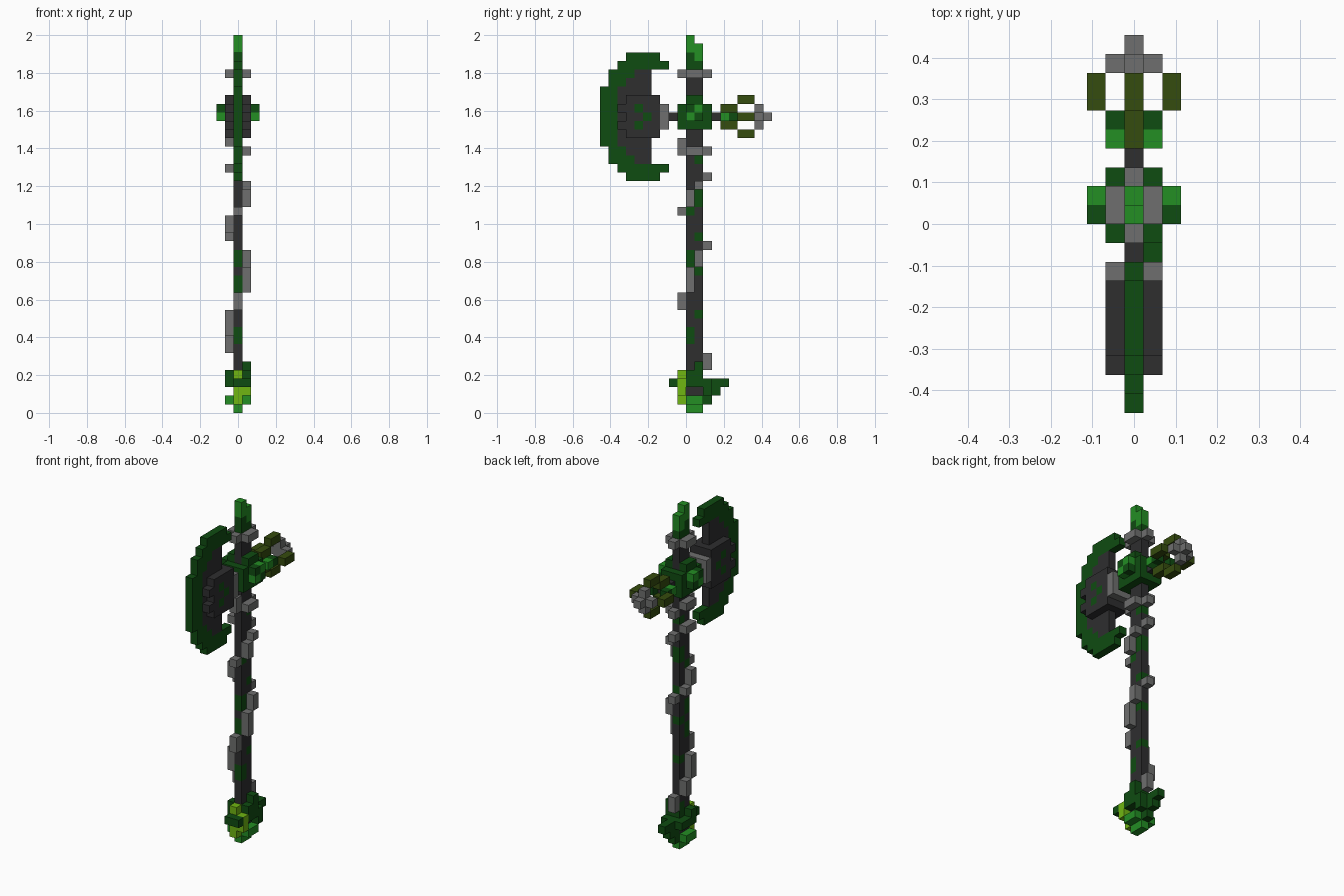
import bpy, bmesh
from mathutils import Vector

cube = bpy.data.objects.get("Cube")
if cube:
    bpy.data.objects.remove(cube, do_unlink=True)

U = 2 / 44          # block size
MID = 34            # block row through the middle of the axe head


def srgb(c):
    return tuple(((v / 255 + 0.055) / 1.055) ** 2.4 if v > 10 else v / 255 / 12.92 for v in c) + (1,)


COLOURS = {"dark_green": (15, 76, 17), "bright_green": (35, 142, 36), "dark_grey": (46, 46, 47),
           "light_grey": (110, 111, 110), "olive": (53, 76, 14), "lime": (112, 182, 18)}
NAMES = list(COLOURS)
MATS = []
for name, rgb in COLOURS.items():
    m = bpy.data.materials.new(name)
    m.use_nodes = True
    m.diffuse_color = srgb(rgb)
    bsdf = m.node_tree.nodes["Principled BSDF"]
    bsdf.inputs["Base Color"].default_value = srgb(rgb)
    bsdf.inputs["Roughness"].default_value = 0.8
    MATS.append(m)
DG, BG, GREY, LIGHT, OLIVE, LIME = range(6)


def span(v):
    return range(v[0], v[1] + 1) if isinstance(v, tuple) else [v]


class Part:
    """A solid made of blocks: only its outer faces are built."""

    def __init__(self, name):
        self.name, self.cells = name, {}

    def fill(self, mat, x, y, z):
        for i in span(x):
            for j in span(y):
                for k in span(z):
                    self.cells[i, j, k] = mat

    def sides(self, mat, x, y, z):
        self.fill(mat, x, y, z)
        self.fill(mat, -x, y, z)

    def build(self):
        bm = bmesh.new()
        for cell, mat in self.cells.items():
            centre = Vector((cell[0], cell[1] - 9.5, cell[2] + 0.5)) * U
            for axis in range(3):
                for s in (-1, 1):
                    near = list(cell)
                    near[axis] += s
                    if tuple(near) in self.cells:
                        continue
                    n, a, b = Vector(), Vector(), Vector()
                    n[axis], a[(axis + 1) % 3], b[(axis + 2) % 3] = s, s, 1
                    corners = (-a - b, a - b, a + b, b - a)
                    f = bm.faces.new([bm.verts.new(centre + (n + c) * U / 2) for c in corners])
                    f.material_index = mat
        bmesh.ops.remove_doubles(bm, verts=bm.verts, dist=U / 100)
        mesh = bpy.data.meshes.new(self.name)
        bm.to_mesh(mesh)
        bm.free()
        for m in MATS:
            mesh.materials.append(m)
        bpy.context.collection.objects.link(bpy.data.objects.new(self.name, mesh))


# Shaft with mossy blocks
shaft = Part("shaft")
shaft.fill(GREY, 0, (10, 11), (1, 39))
for y, z in ((11, (24, 25)), (10, 23), (10, (17, 18)), (11, 16), (11, 11),
             (10, (8, 9)), (10, (14, 15)), (11, (4, 5)), (11, 20), (11, 29)):
    shaft.fill(DG, 0, y, z)
shaft.build()

# Spike on top of the shaft
tip = Part("top_spike")
tip.fill(DG, 0, 10, (40, 41))
tip.fill(DG, 0, 11, 40)
tip.fill(BG, 0, 10, (42, 43))
tip.fill(BG, 0, 11, (41, 42))
tip.build()

# Collar under the spike
collar = Part("top_collar")
collar.sides(LIGHT, 1, (10, 11), 39)
collar.fill(LIGHT, 0, 9, 39)
collar.fill(LIGHT, 0, 12, 39)
collar.build()

# Band winding up the shaft: back, right, front, left and so on
band = Part("spiral_band")
for x, y, z in ((0, 12, (5, 6)), (-1, 11, (7, 8)), (-1, 10, (9, 11)), (0, 9, (12, 13)),
                (1, 10, (14, 16)), (1, 11, (17, 18)), (0, 12, 19), (-1, 11, 20),
                (-1, 10, (21, 22)), (0, 9, 23), (1, 10, (24, 25)), (1, 11, 26), (0, 12, 27),
                (-1, (10, 11), 28), (0, 9, 30), (1, (10, 11), 30), (0, 12, 30),
                (-1, (10, 11), 31), (0, 9, 31)):
    band.fill(LIGHT, x, y, z)
band.build()

# Crescent blade: rows are (outer start, first grey, last grey, end), mirrored about the middle
blade = Part("blade")
ROWS = [(0, 2, 6, 6)] * 3 + [(0, 2, 5, 5), (1, 3, 5, 5), (1, 4, 5, 5), (2, 8, 7, 7), (3, 7, 6, 6)]
for d, (start, g0, g1, end) in enumerate(ROWS):
    for z in (MID - d, MID + d):
        blade.fill(DG, 0, (start, end), z)
        if g0 <= g1:
            blade.fill(GREY, 0, (g0, g1), z)
blade.build()

# Raised boss on both blade faces
boss = Part("blade_boss")
for d in range(3):
    for z in {MID - d, MID + d}:
        boss.sides(GREY, 1, ((3, 6), (2, 6), (3, 6))[d], z)
        if d == 0:
            boss.sides(DG, 1, 5, z)
        elif d == 1:
            boss.sides(DG, 1, 4, z)
boss.build()

# Clamp and bar that join the blade, shaft and back claw
bar = Part("head_bar")
bar.fill(LIGHT, (-1, 1), 7, (MID - 1, MID + 1))
bar.fill(GREY, 0, (8, 9), MID)
bar.fill(GREY, 0, (12, 14), MID)
bar.build()

# Mossy hub around the shaft
hub = Part("hub")
for s in (-1, 1):
    hub.fill(DG, s, (9, 12), (33, 35))
    hub.fill(DG, s, (10, 11), 36)
    hub.fill(DG, 2 * s, (10, 11), (34, 35))
    hub.fill(BG, 2 * s, 10, 34)
    hub.fill(BG, 2 * s, 11, 35)
for y in (9, 12):
    hub.fill(DG, 0, y, 35)
    hub.fill(DG, 0, y, 33)
hub.build()

# Back claw with four prongs
claw = Part("back_claw")
claw.sides(BG, 1, 14, MID)
claw.sides(DG, 1, 15, MID)
claw.sides(OLIVE, 2, (16, 17), MID)
for s in (-1, 1):
    claw.fill(OLIVE, 0, (14, 15), MID + s)
    claw.fill(OLIVE, 0, (16, 17), MID + 2 * s)
claw.build()

# Stone point on the claw
point = Part("claw_point")
point.fill(LIGHT, (-1, 1), 18, MID)
point.fill(LIGHT, 0, 18, (MID - 1, MID + 1))
point.fill(LIGHT, 0, 19, MID)
point.build()

# Pommel with leaves
pommel = Part("pommel")
pommel.fill(BG, 0, (10, 11), 0)
pommel.sides(BG, 1, (10, 11), 1)
pommel.fill(DG, 0, 12, (1, 3))
pommel.fill(DG, 0, 13, (2, 3))
pommel.fill(DG, 0, 14, 3)
pommel.fill(DG, -1, 10, (3, 4))
pommel.fill(DG, -1, (11, 12), 3)
pommel.fill(DG, 1, 10, (3, 4))
pommel.fill(DG, 1, 11, (3, 5))
pommel.fill(DG, 1, 12, (2, 3))
pommel.fill(DG, (0, 1), 8, 3)
pommel.build()

# Lime sprout on the front of the pommel
sprout = Part("pommel_sprout")
sprout.fill(LIME, 0, 9, (1, 4))
sprout.fill(LIME, 1, 9, (2, 3))
sprout.build()
